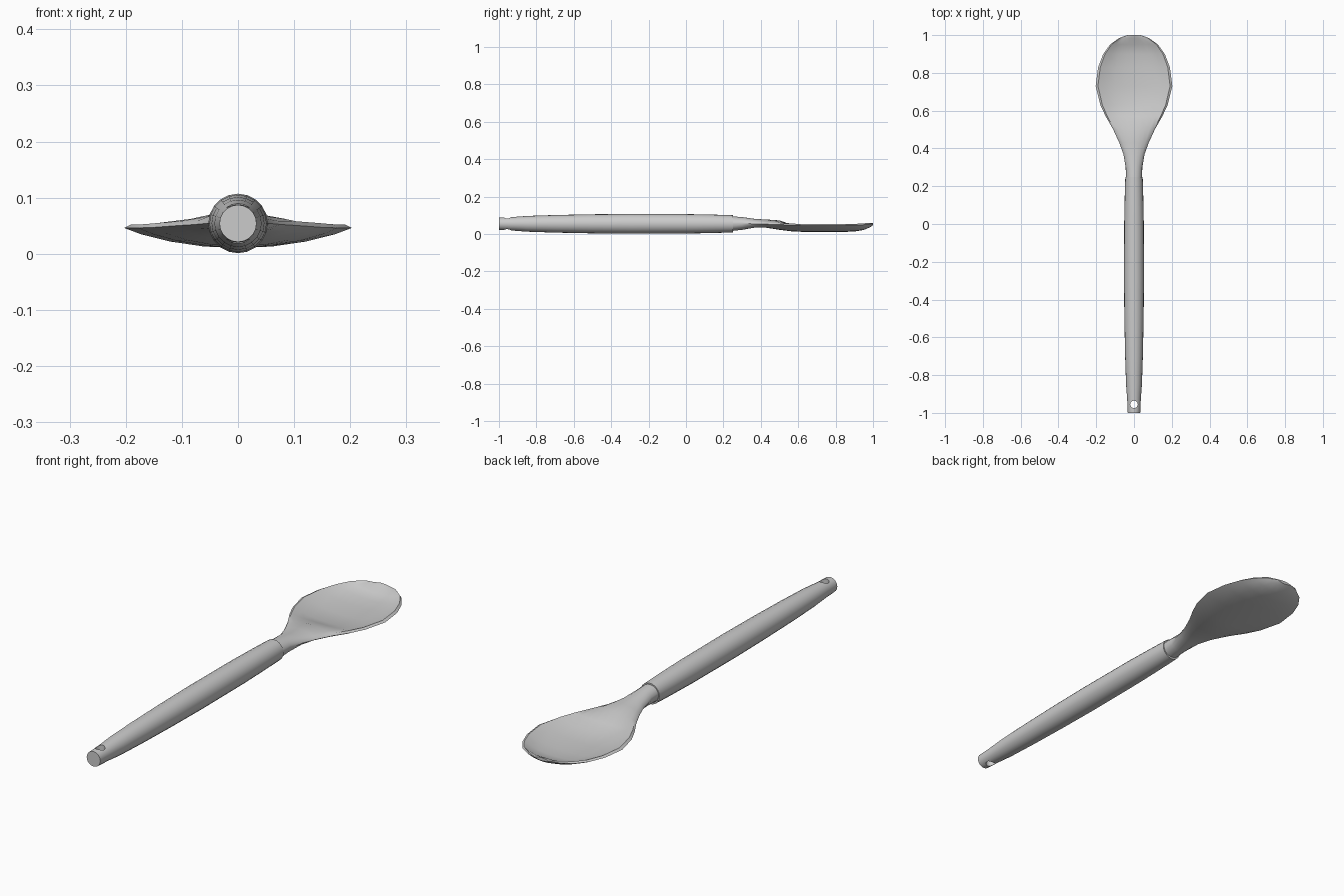
import bpy
import bmesh
from math import pi, cos, sin, radians

if "Cube" in bpy.data.objects:
    bpy.data.objects.remove(bpy.data.objects["Cube"])

GREY = (0.6, 0.6, 0.6, 1)
mat = bpy.data.materials.new("plain_grey")
mat.use_nodes = True
mat.diffuse_color = GREY
mat.node_tree.nodes["Principled BSDF"].inputs["Base Color"].default_value = GREY

AXIS_Z = 0.054


def loft(name, rings):
    """Skin a list of closed rings and cap both ends."""
    bm = bmesh.new()
    loops = [[bm.verts.new(p) for p in ring] for ring in rings]
    n = len(loops[0])
    for a, b in zip(loops, loops[1:]):
        for i in range(n):
            j = (i + 1) % n
            bm.faces.new((a[i], a[j], b[j], b[i]))
    bm.faces.new(loops[0])
    bm.faces.new(loops[-1])
    bmesh.ops.recalc_face_normals(bm, faces=bm.faces)
    mesh = bpy.data.meshes.new(name)
    bm.to_mesh(mesh)
    bm.free()
    obj = bpy.data.objects.new(name, mesh)
    bpy.context.collection.objects.link(obj)
    mesh.materials.append(mat)
    return obj


def activate(obj):
    bpy.ops.object.select_all(action="DESELECT")
    obj.select_set(True)
    bpy.context.view_layer.objects.active = obj


def circle(y, r, n=20):
    return [(r * cos(2 * pi * i / n), y, AXIS_Z + r * sin(2 * pi * i / n)) for i in range(n)]


# Handle: tapered round bar, (y, radius)
handle = loft("handle", [circle(y, r) for y, r in (
    (-1, 0.033), (-0.93, 0.036), (-0.85, 0.042), (-0.7, 0.047), (-0.5, 0.051),
    (-0.3, 0.053), (0, 0.052), (0.15, 0.049), (0.25, 0.046))])

# Hanging hole through the handle end
bpy.ops.mesh.primitive_cylinder_add(vertices=16, radius=0.02, depth=0.3, location=(0, -0.955, AXIS_Z))
cutter = bpy.context.object
cutter.name = "hole_cutter"
cutter.hide_render = True
cutter.data.materials.append(mat)
cut = handle.modifiers.new("hanging_hole", "BOOLEAN")
cut.object = cutter
cut.solver = "EXACT"
activate(handle)
bpy.ops.object.modifier_apply(modifier=cut.name)
bpy.data.objects.remove(cutter)

# Neck and bowl: y, half width, edge z, bottom z, top centre z, rim lip, roundness
SECTIONS = (
    (0.22, 0.042, 0.054, 0.013, 0.096, 0, 0.5),
    (0.30, 0.044, 0.055, 0.022, 0.09, 0, 0.5),
    (0.37, 0.056, 0.054, 0.034, 0.08, 0, 0.55),
    (0.43, 0.078, 0.052, 0.033, 0.077, 0.002, 0.8),
    (0.50, 0.11, 0.05, 0.022, 0.072, 0.006, 0.9),
    (0.57, 0.15, 0.047, 0.013, 0.048, 0.01, 0.9),
    (0.63, 0.178, 0.046, 0.011, 0.027, 0.012, 0.9),
    (0.73, 0.203, 0.046, 0.01, 0.022, 0.012, 0.9),
    (0.83, 0.19, 0.046, 0.01, 0.022, 0.012, 0.9),
    (0.90, 0.163, 0.047, 0.013, 0.026, 0.012, 0.9),
    (0.95, 0.127, 0.049, 0.021, 0.036, 0.012, 0.9),
    (0.985, 0.078, 0.052, 0.036, 0.056, 0.008, 0.9),
    (1.0, 0.035, 0.054, 0.047, 0.06, 0, 0.9))


def bowl_ring(y, w, edge, bottom, top, lip, power):
    under = [(u, edge + (bottom - edge) * (1 - u * u) ** power)
             for u in (0, 0.3, 0.6, 0.85, 1)]
    over = [(u, edge + lip * u ** 4 + (top - edge) * (1 - u * u) ** power)
            for u in (0.94, 0.75, 0.5, 0.25, 0)]
    half = under + over
    mirrored = half[-2:0:-1]
    return ([(u * w, y, z) for u, z in half] + [(-u * w, y, z) for u, z in mirrored])


bowl = loft("neck_and_bowl", [bowl_ring(*s) for s in SECTIONS])

for obj in (handle, bowl):
    activate(obj)
    bpy.ops.object.shade_smooth_by_angle(angle=radians(35))
